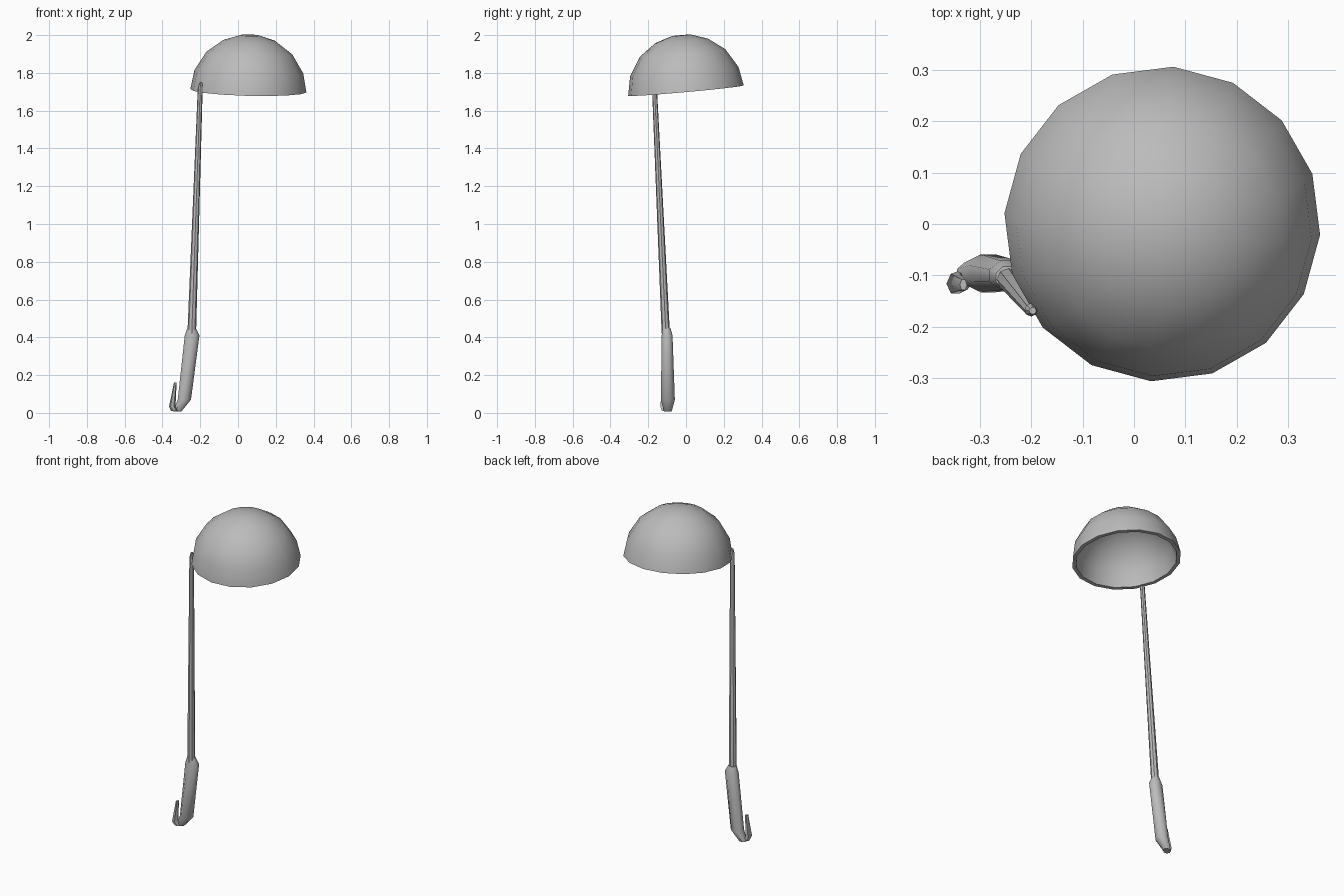
import bpy
import bmesh
from math import radians, cos, sin, tau
from mathutils import Vector, Matrix

cube = bpy.data.objects.get("Cube")
if cube:
    bpy.data.objects.remove(cube)

steel = bpy.data.materials.new("grey_steel")
steel.use_nodes = True
GREY = (0.5, 0.5, 0.5, 1)
steel.diffuse_color = GREY
steel.node_tree.nodes["Principled BSDF"].inputs["Base Color"].default_value = GREY


def loft(name, rings, sides, turn=0, matrix=None, smooth=35):
    """Skin elliptical rings (x, y, z, radius x, radius y) and cap both ends."""
    bm = bmesh.new()
    loops = []
    for x, y, z, rx, ry in rings:
        angles = [turn + tau * i / sides for i in range(sides)]
        loops.append([bm.verts.new((x + rx * cos(a), y + ry * sin(a), z)) for a in angles])
    for low, high in zip(loops, loops[1:]):
        for i in range(sides):
            j = (i + 1) % sides
            bm.faces.new((low[i], low[j], high[j], high[i]))
    bm.faces.new(loops[0][::-1])
    bm.faces.new(loops[-1])
    if matrix:
        bm.transform(matrix)
    bmesh.ops.recalc_face_normals(bm, faces=bm.faces)
    mesh = bpy.data.meshes.new(name)
    bm.to_mesh(mesh)
    bm.free()
    mesh.materials.append(steel)
    obj = bpy.data.objects.new(name, mesh)
    bpy.context.collection.objects.link(obj)
    bpy.ops.object.select_all(action="DESELECT")
    obj.select_set(True)
    bpy.context.view_layer.objects.active = obj
    bpy.ops.object.shade_smooth_by_angle(angle=radians(smooth))
    return obj


# Upturned bowl: outer dome, then folded under the rim into the inner dome
tilt = Vector((0.025, -0.09, 1)).to_track_quat("Z", "Y").to_matrix().to_4x4()
place = Matrix.Translation((0.055, 0, 1.706)) @ tilt
outer = [(0.05, 0.294), (0.14, 0.265), (0.228, 0.2), (0.289, 0.1), (0.308, 0)]
inner = [(0.286, 0), (0.268, 0.095), (0.21, 0.185), (0.13, 0.245), (0.045, 0.273)]
# The tracked frame spins about its axis, so measure the turn from its x direction
spin = tilt.to_3x3() @ Vector((1, 0, 0))
turn = radians(-4) - Vector((1, 0)).angle_signed(Vector((spin.x, spin.y))) * -1
loft("bowl", [(0, 0, h, r, r) for r, h in outer + inner], 16, turn, place, 50)

# Slender tapered rod fixed to the outside of the bowl
loft("handle_rod", [
    (-0.245, -0.107, 0.42, 0.023, 0.022),
    (-0.200, -0.167, 1.72, 0.013, 0.013),
    (-0.197, -0.169, 1.75, 0.007, 0.007),
], 8)

# Thick grip, swept sideways at the lower end
loft("grip", [
    (-0.322, -0.096, 0.008, 0.024, 0.022),
    (-0.284, -0.096, 0.07, 0.038, 0.040),
    (-0.243, -0.100, 0.41, 0.042, 0.031),
    (-0.246, -0.104, 0.45, 0.024, 0.023),
], 8, radians(22.5), smooth=50)

# Hanging hook rising from the foot of the grip
loft("hook", [
    (-0.334, -0.110, 0.010, 0.021, 0.020),
    (-0.348, -0.116, 0.034, 0.017, 0.022),
    (-0.332, -0.118, 0.160, 0.007, 0.012),
], 6, smooth=50)
